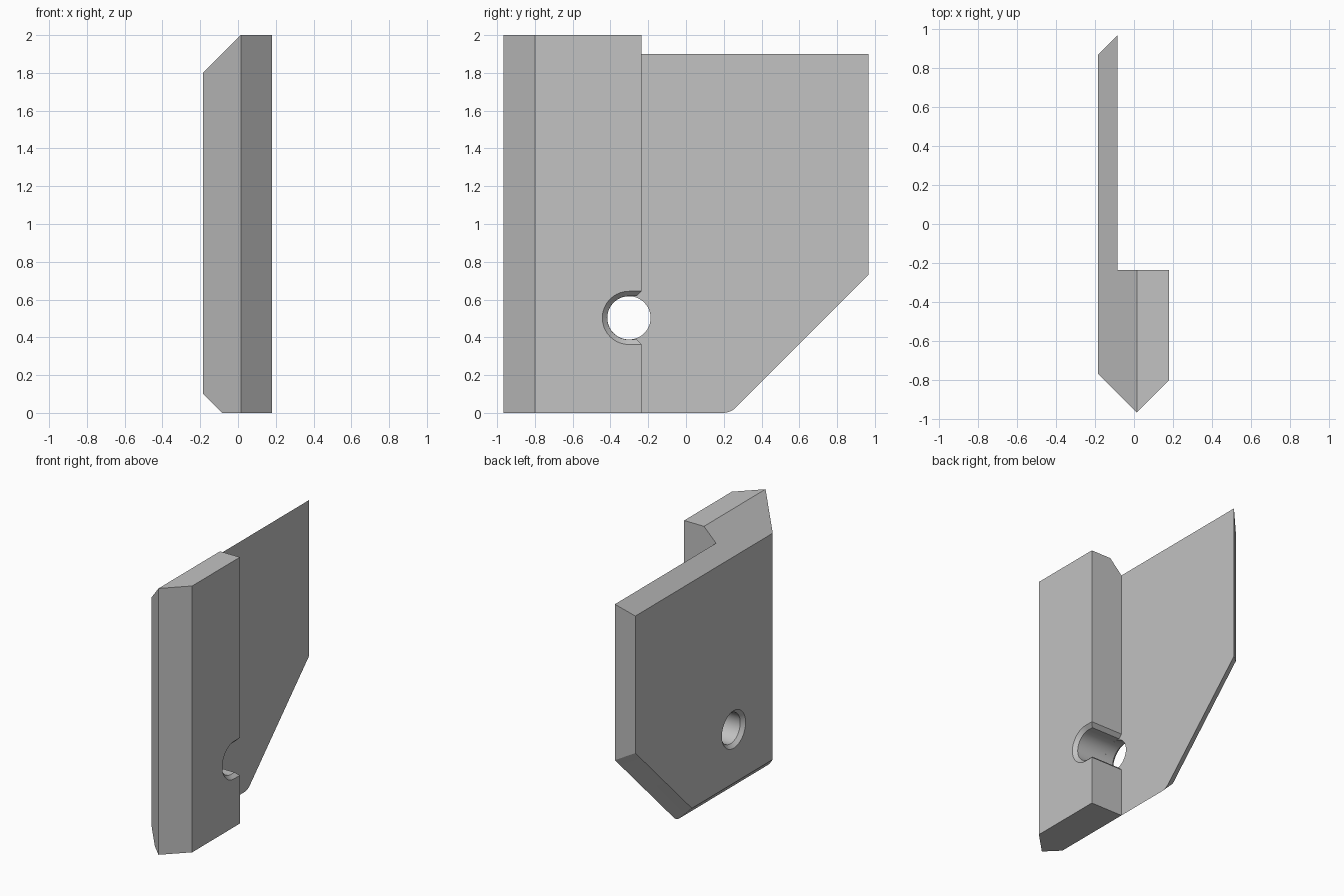
import bpy, bmesh
from math import sin, cos, pi
from mathutils import Vector

if "Cube" in bpy.data.objects:
    bpy.data.objects.remove(bpy.data.objects["Cube"])

# Main dimensions
LEFT, RIGHT, INNER = -0.185, 0.18, -0.085     # outer face, block face, plate inner face
RIDGE_X, END = 0.015, 0.965
STEP = -0.235                                # back of the thick block
HOLE_Y, HOLE_Z, R, BEVEL = -0.302, 0.503, 0.115, 0.026
ROUND_Y, ROUND_R = 0.194, 0.1                # rounded lower corner

grey = bpy.data.materials.new("plain grey")
grey.use_nodes = True
colour = (0.54, 0.54, 0.54, 1)
grey.diffuse_color = colour
grey.node_tree.nodes["Principled BSDF"].inputs["Base Color"].default_value = colour


def make_object(name, bm):
    bmesh.ops.recalc_face_normals(bm, faces=bm.faces)
    mesh = bpy.data.meshes.new(name)
    bm.to_mesh(mesh)
    bm.free()
    obj = bpy.data.objects.new(name, mesh)
    bpy.context.collection.objects.link(obj)
    mesh.materials.append(grey)
    return obj


def slice_off(bm, point, normal):
    """Remove everything beyond a plane and close the cut."""
    geom = bm.verts[:] + bm.edges[:] + bm.faces[:]
    cut = bmesh.ops.bisect_plane(bm, geom=geom, dist=1e-6, plane_co=Vector(point),
                                 plane_no=Vector(normal).normalized(), clear_outer=True)
    edges = [e for e in cut["geom_cut"] if isinstance(e, bmesh.types.BMEdge) and e.is_boundary]
    if edges:
        bmesh.ops.contextual_create(bm, geom=edges)


def loft(name, sections):
    """Solid through matching yz outlines, each given as (x, outline)."""
    bm = bmesh.new()
    rings = [[bm.verts.new((x, y, z)) for y, z in outline] for x, outline in sections]
    for a, b in zip(rings, rings[1:]):
        for i in range(len(a)):
            j = (i + 1) % len(a)
            bm.faces.new((a[i], a[j], b[j], b[i]))
    bm.faces.new(rings[0])
    bm.faces.new(rings[-1])
    return make_object(name, bm)


def arc(radius, start, end, steps):
    angles = [start + (end - start) * i / steps for i in range(steps + 1)]
    return [(HOLE_Y + radius * cos(a), HOLE_Z + radius * sin(a)) for a in angles]


def subtract(target, cutter):
    mod = target.modifiers.new("cut", "BOOLEAN")
    mod.operation, mod.solver, mod.object = "DIFFERENCE", "EXACT", cutter
    bpy.context.view_layer.objects.active = target
    bpy.ops.object.modifier_apply(modifier=mod.name)
    bpy.data.objects.remove(cutter)


# Body: a box trimmed by flat cuts
bm = bmesh.new()
bmesh.ops.create_cube(bm, size=1)
for v in bm.verts:
    v.co = (LEFT if v.co.x < 0 else RIGHT, END if v.co.y > 0 else -END, 2 if v.co.z > 0 else 0)
slice_off(bm, (RIDGE_X, -END, 0), (-1, -1, 0))     # front edge, both sides
slice_off(bm, (RIDGE_X, -END, 0), (1, -1, 0))
slice_off(bm, (RIDGE_X, 0, 2), (-1, 0, 1))         # top bevel
slice_off(bm, (INNER, END, 0), (-1, 1, 0))         # back bevel
# Underside: bevelled bottom, rounded corner and slanted edge
STEPS = 8
for i in range(STEPS + 1):
    a = pi / 4 * i / STEPS
    rim = (INNER, ROUND_Y + ROUND_R * sin(a), ROUND_R - ROUND_R * cos(a))
    if i:
        slice_off(bm, rim, (0, sin(a), -cos(a)))
    slice_off(bm, rim, (-1, sin(a), -cos(a)))
body = make_object("blade_body", bm)

# Step behind the block, with a round-ended slot flaring out at the back
side = [(STEP, HOLE_Z - R - BEVEL), (STEP - BEVEL, HOLE_Z - R)]
flipped = [(y, 2 * HOLE_Z - z) for y, z in reversed(side)]
outline = ([(2, -1), (STEP, -1)] + side + arc(R, -pi / 2, -3 * pi / 2, 32)
           + flipped + [(STEP, 3), (2, 3)])
subtract(body, loft("step_cutter", [(INNER, outline), (1, outline)]))


# Bevel around the slot mouth on the block face
def slot_end(radius):
    return [(0.3, HOLE_Z - radius)] + arc(radius, -pi / 2, -3 * pi / 2, 32) + [(0.3, HOLE_Z + radius)]


subtract(body, loft("mouth_cutter", [(RIGHT - BEVEL, slot_end(R)),
                                     (RIGHT + BEVEL, slot_end(R + 2 * BEVEL))]))

# Bore through the plate with a bevelled outer rim
bore = [(x, arc(r, 0, 2 * pi, 64)[:-1]) for x, r in (
    (LEFT - BEVEL, R + 2 * BEVEL), (LEFT + BEVEL, R - 0.0005), (0, R - 0.0005))]
subtract(body, loft("bore_cutter", bore))

# Smooth the round surfaces, keep flat faces crisp
bpy.ops.object.select_all(action="DESELECT")
body.select_set(True)
bpy.context.view_layer.objects.active = body
bpy.ops.object.shade_smooth_by_angle(angle=pi / 9)
weighted = body.modifiers.new("flat faces", "WEIGHTED_NORMAL")
weighted.keep_sharp = True
